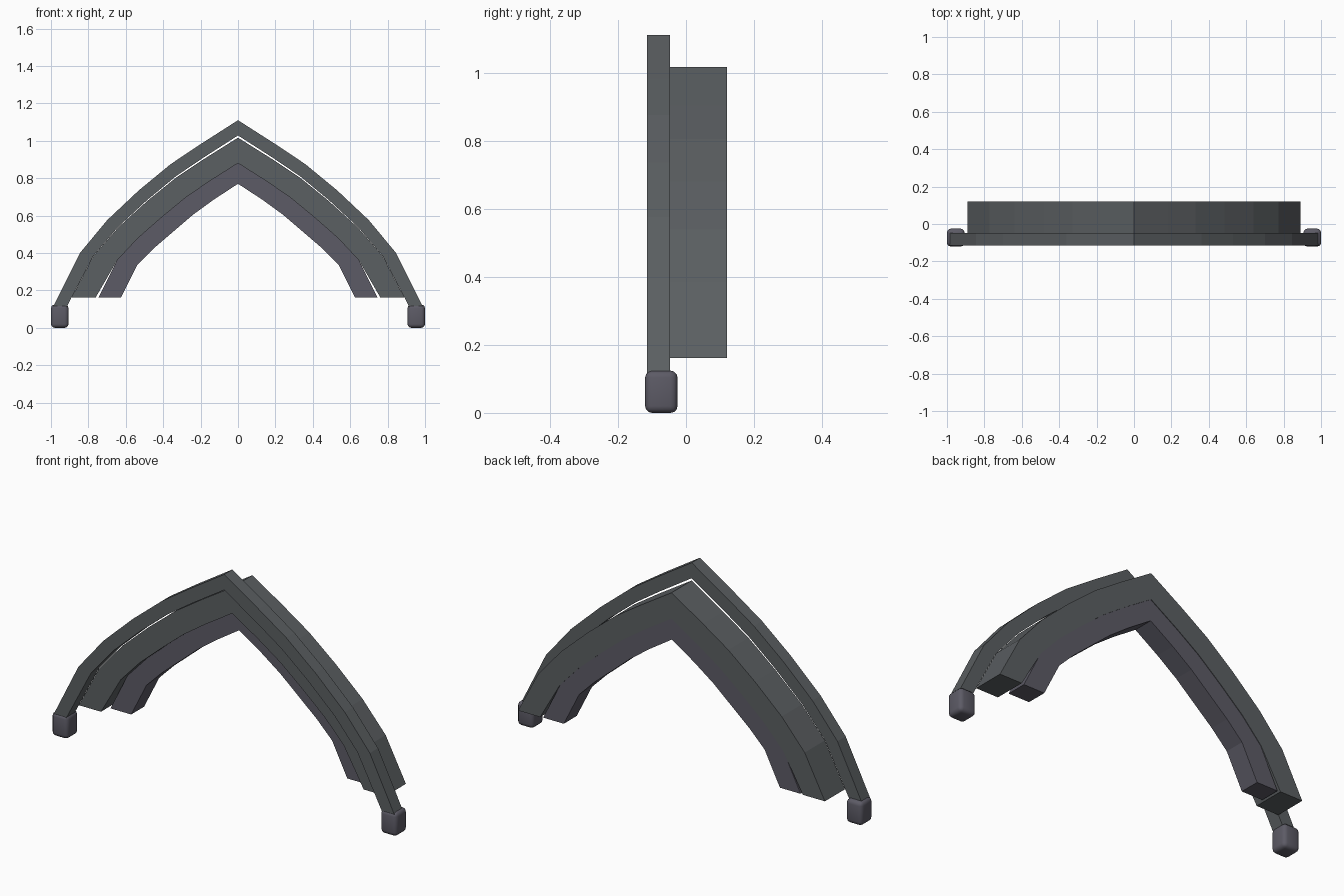
import bpy, bmesh

if "Cube" in bpy.data.objects:
    bpy.data.objects.remove(bpy.data.objects["Cube"])

# Half profiles (x, z) from apex to springing: outermost and innermost edges
OUTER = [(0, 1.11), (.2, .982), (.36, .875), (.53, .735), (.70, .575), (.845, .40), (.965, .16)]
INNER = [(0, .77), (.13, .685), (.24, .605), (.345, .515), (.45, .425), (.538, .337), (.627, .16)]


def make_material(name, colour):
    mat = bpy.data.materials.new(name)
    mat.diffuse_color = (*colour, 1)
    mat.use_nodes = True
    mat.node_tree.nodes["Principled BSDF"].inputs["Base Color"].default_value = mat.diffuse_color
    return mat


slate = make_material("dark_slate", (.105, .115, .122))
violet_slate = make_material("violet_slate", (.108, .104, .132))


def edge_curve(apex_t, bend_t, foot_t, foot_z):
    """Half curve blended between the outer and inner profiles."""
    pts = []
    for i, ((x0, z0), (x1, z1)) in enumerate(zip(OUTER, INNER)):
        t = foot_t if i == 6 else apex_t + (bend_t - apex_t) * i / 5
        pts.append((x0 + (x1 - x0) * t, z0 + (z1 - z0) * t))
    # run the last straight piece down to the foot height
    (ax, az), (bx, bz) = pts[-2:]
    k = (az - foot_z) / (az - bz)
    pts[-1] = (ax + (bx - ax) * k, foot_z)
    return [(-x, z) for x, z in reversed(pts[1:])] + pts


def arch_band(name, outer_t, inner_t, y0, y1, foot_z, mat):
    outer = edge_curve(*outer_t, foot_z)
    inner = edge_curve(*inner_t, foot_z)
    bm = bmesh.new()
    rings = []
    for (ox, oz), (ix, iz) in zip(outer, inner):
        rings.append([bm.verts.new(c) for c in
                      ((ox, y0, oz), (ox, y1, oz), (ix, y1, iz), (ix, y0, iz))])
    for a, b in zip(rings, rings[1:]):
        for j in range(4):
            k = (j + 1) % 4
            bm.faces.new((a[j], a[k], b[k], b[j]))
    bm.faces.new(rings[0])
    bm.faces.new(rings[-1])
    bmesh.ops.recalc_face_normals(bm, faces=bm.faces)
    mesh = bpy.data.meshes.new(name)
    bm.to_mesh(mesh)
    bm.free()
    mesh.materials.append(mat)
    bpy.context.collection.objects.link(bpy.data.objects.new(name, mesh))


# Three stepped arch bands
arch_band("hood_moulding", (0, 0, 0), (.24, .235, .22), -.115, -.047, .11, slate)
arch_band("middle_arch", (.275, .237, .222), (.676, .645, .60), -.047, .12, .161, slate)
arch_band("inner_arch", (.676, .645, .645), (1, 1, 1), .01, .117, .161, violet_slate)

# Rounded blocks at the hood ends
for side, label in ((-1, "left"), (1, "right")):
    bpy.ops.mesh.primitive_cube_add(size=1, location=(side * .953, -.0725, .062))
    block = bpy.context.object
    block.name = label + "_end_block"
    block.scale = (.094, .095, .124)
    bpy.ops.object.transform_apply(location=False, rotation=False, scale=True)
    block.data.materials.append(violet_slate)
    bevel = block.modifiers.new("rounding", 'BEVEL')
    bevel.width = .02
    bevel.segments = 3
    bpy.ops.object.shade_smooth()
